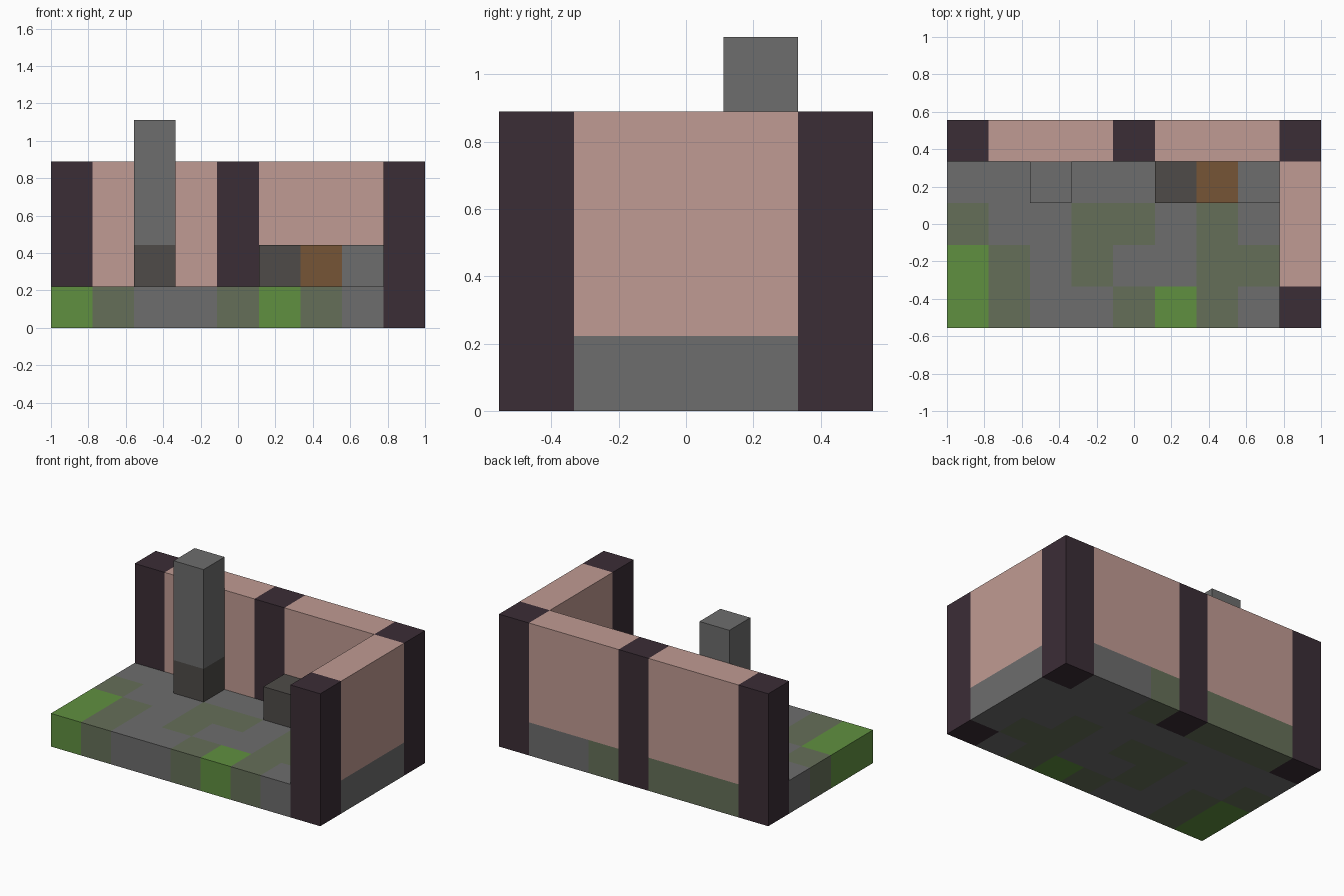
import bpy
import bmesh
from mathutils import Matrix, Vector

if "Cube" in bpy.data.objects:
    bpy.data.objects.remove(bpy.data.objects["Cube"], do_unlink=True)

COLS, ROWS = 9, 5
CELL = 2 / COLS


def material(name, rgb):
    """Flat material from an 8-bit display colour."""
    linear = [((c / 255 + 0.055) / 1.055) ** 2.4 for c in rgb] + [1]
    mat = bpy.data.materials.new(name)
    mat.use_nodes = True
    mat.diffuse_color = linear
    bsdf = mat.node_tree.nodes["Principled BSDF"]
    bsdf.inputs["Base Color"].default_value = linear
    bsdf.inputs["Roughness"].default_value = 0.9
    return mat


stone = material("grey stone", (109, 109, 109))
mossy = material("mossy stone", (101, 111, 88))
grass = material("grass green", (96, 144, 64))
plaster = material("pink plaster", (192, 155, 147))
timber = material("dark timber", (59, 45, 54))
coal = material("dark stone", (78, 75, 72))
wood = material("brown wood", (118, 85, 54))


def new_object(name, bm, mats):
    mesh = bpy.data.meshes.new(name)
    bm.to_mesh(mesh)
    bm.free()
    for mat in mats:
        mesh.materials.append(mat)
    obj = bpy.data.objects.new(name, mesh)
    bpy.context.collection.objects.link(obj)
    return obj


def block(name, cell, size, mat):
    """Box covering whole cells, from its lowest (column, row, layer)."""
    size = Vector(size)
    centre = Vector(cell) + size / 2 - Vector((COLS / 2, ROWS / 2, 0))
    bm = bmesh.new()
    matrix = Matrix.Translation(centre * CELL) @ Matrix.Diagonal((*(size * CELL), 1))
    bmesh.ops.create_cube(bm, size=1, matrix=matrix)
    return new_object(name, bm, [mat])


# Floor slab: S stone, M mossy, G grass, P gap for a post; front row first
PLAN = ("GMSSMGMSP",
        "GMSMSSMMS",
        "MSSMMSMSS",
        "SSSSSSSSS",
        "PMMMPMSSP")
bm = bmesh.new()
bmesh.ops.create_grid(bm, x_segments=COLS, y_segments=ROWS, size=1,
                      matrix=Matrix.Translation((0, 0, CELL))
                      @ Matrix.Diagonal((1, ROWS / COLS, 1, 1)))
gaps = []
for face in bm.faces:
    spot = face.calc_center_median() / CELL
    code = PLAN[int(spot.y + ROWS / 2)][int(spot.x + COLS / 2)]
    if code == "P":
        gaps.append(face)
    else:
        face.material_index = "SMG".index(code)
bmesh.ops.delete(bm, geom=gaps, context="FACES")
floor = new_object("floor_slab", bm, [stone, mossy, grass])
slab = floor.modifiers.new("thickness", "SOLIDIFY")
slab.thickness = CELL
slab.offset = -1

# Timber posts
for name, col, row in (("back_right_post", 0, 4), ("back_middle_post", 4, 4),
                       ("back_left_post", 8, 4), ("front_left_post", 8, 0)):
    block(name, (col, row, 0), (1, 1, 4), timber)

# Wall panels between the posts
block("back_wall_right", (1, 4, 1), (3, 1, 3), plaster)
block("back_wall_left", (5, 4, 1), (3, 1, 3), plaster)
block("side_wall", (8, 1, 1), (1, 3, 3), plaster)

# Chimney on its dark hearth
block("hearth", (2, 3, 1), (1, 1, 1), coal)
block("chimney", (2, 3, 2), (1, 1, 3), stone)

# Workbench row along the back wall
for name, col, mat in (("furnace", 5, coal), ("wooden_table", 6, wood),
                       ("stone_counter", 7, stone)):
    block(name, (col, 3, 1), (1, 1, 1), mat)
